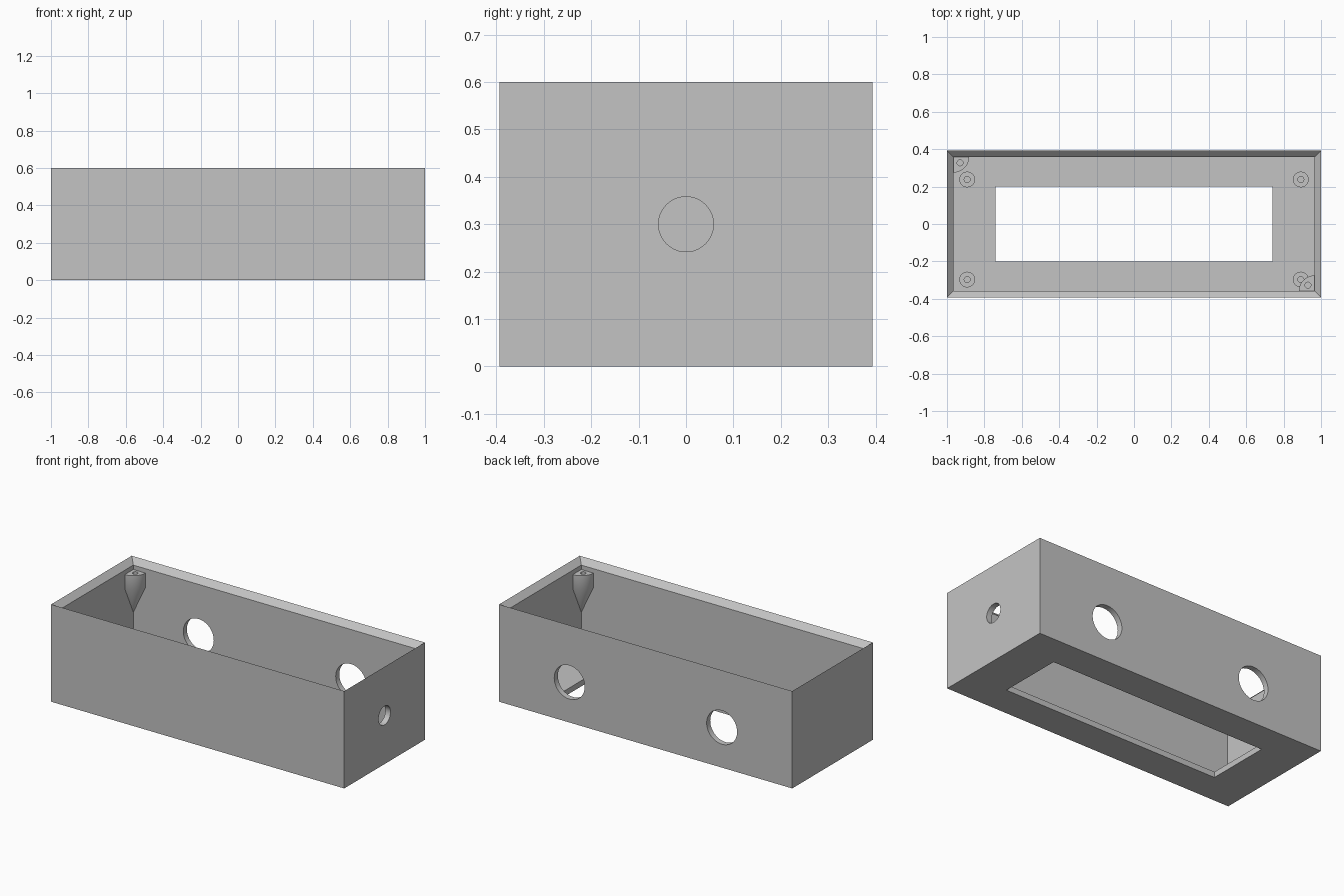
import bpy, bmesh
from math import cos, sin, pi, radians

old = bpy.data.objects.get("Cube")
if old:
    bpy.data.objects.remove(old, do_unlink=True)

GREY = (0.55, 0.55, 0.55, 1)
mat = bpy.data.materials.new("plain grey")
mat.use_nodes = True
mat.diffuse_color = GREY
mat.node_tree.nodes["Principled BSDF"].inputs["Base Color"].default_value = GREY

HX, HY, HEIGHT, WALL = 1.0, 0.393, 0.6, 0.035
IX, IY = HX - WALL, HY - WALL


def loft(name, rings, closed=False):
    """Skin a stack of matching point rings; cap the ends unless closed."""
    bm = bmesh.new()
    loops = [[bm.verts.new(p) for p in ring] for ring in rings]
    n = len(loops[0])
    pairs = list(zip(loops, loops[1:])) + ([(loops[-1], loops[0])] if closed else [])
    for a, b in pairs:
        for i in range(n):
            j = (i + 1) % n
            bm.faces.new((a[i], a[j], b[j], b[i]))
    if not closed:
        bm.faces.new(loops[0])
        bm.faces.new(loops[-1])
    bmesh.ops.remove_doubles(bm, verts=bm.verts[:], dist=1e-5)
    bmesh.ops.recalc_face_normals(bm, faces=bm.faces[:])
    mesh = bpy.data.meshes.new(name)
    bm.to_mesh(mesh)
    bm.free()
    mesh.materials.append(mat)
    obj = bpy.data.objects.new(name, mesh)
    bpy.context.collection.objects.link(obj)
    return obj


def activate(obj):
    bpy.ops.object.select_all(action='DESELECT')
    obj.select_set(True)
    bpy.context.view_layer.objects.active = obj


def drill(obj, centre, radius, depth, axis='Z'):
    """Cut a round hole centred on a point along an axis."""
    rot = {'X': (0, pi / 2, 0), 'Y': (pi / 2, 0, 0), 'Z': (0, 0, 0)}[axis]
    bpy.ops.mesh.primitive_cylinder_add(vertices=48, radius=radius, depth=depth,
                                        location=centre, rotation=rot)
    cutter = bpy.context.object
    cutter.hide_render = True
    cutter.data.materials.append(mat)
    activate(obj)
    mod = obj.modifiers.new("hole", 'BOOLEAN')
    mod.operation, mod.solver, mod.object = 'DIFFERENCE', 'EXACT', cutter
    bpy.ops.object.modifier_apply(modifier=mod.name)
    bpy.data.objects.remove(cutter, do_unlink=True)


def smooth(obj):
    activate(obj)
    bpy.ops.object.shade_smooth_by_angle(angle=radians(30))


def rect(x, y, z):
    return [(-x, -y, z), (x, -y, z), (x, y, z), (-x, y, z)]


def circle(x, y, r, z, n=32):
    return [(x + r * cos(2 * pi * i / n), y + r * sin(2 * pi * i / n), z) for i in range(n)]


# Open-topped case: window in the floor, inward chamfer around the rim
WX, WY = 0.74, 0.2
case = loft("case_shell", [
    rect(WX, WY, 0), rect(HX, HY, 0), rect(HX, HY, HEIGHT),
    rect(IX, IY, HEIGHT - WALL), rect(IX, IY, WALL), rect(WX, WY, WALL)], closed=True)

# Two large holes in the back wall, one small hole in the left wall
for x in (-0.52, 0.52):
    drill(case, (x, HY - WALL / 2, 0.248), 0.104, 0.1, 'Y')
drill(case, (HX - WALL / 2, 0, 0.3), 0.058, 0.1, 'X')
smooth(case)


# Quarter-round lid screw bosses, tapering down into two opposite corners
def corner_boss(name, sx, sy):
    cx, cy = sx * IX, sy * IY

    def quarter(r, z, n=16):
        arc = [i * pi / 2 / n for i in range(n + 1)]
        return [(cx, cy, z)] + [(cx - sx * r * cos(a), cy - sy * r * sin(a), z) for a in arc]

    boss = loft(name, [quarter(0.0005, 0.275), quarter(0.083, 0.45), quarter(0.083, 0.538)])
    drill(boss, (cx - sx * 0.035, cy - sy * 0.031, 0.538), 0.016, 0.16)
    smooth(boss)


corner_boss("back_right_boss", -1, 1)
corner_boss("front_left_boss", 1, -1)

# Hollow board standoffs on the floor
for side, x in (("right", -0.892), ("left", 0.892)):
    for end, y in (("front", -0.297), ("back", 0.238)):
        smooth(loft(f"{end}_{side}_standoff", [
            circle(x, y, 0.042, WALL - 0.005), circle(x, y, 0.042, 0.09),
            circle(x, y, 0.016, 0.09), circle(x, y, 0.016, WALL + 0.002)]))
